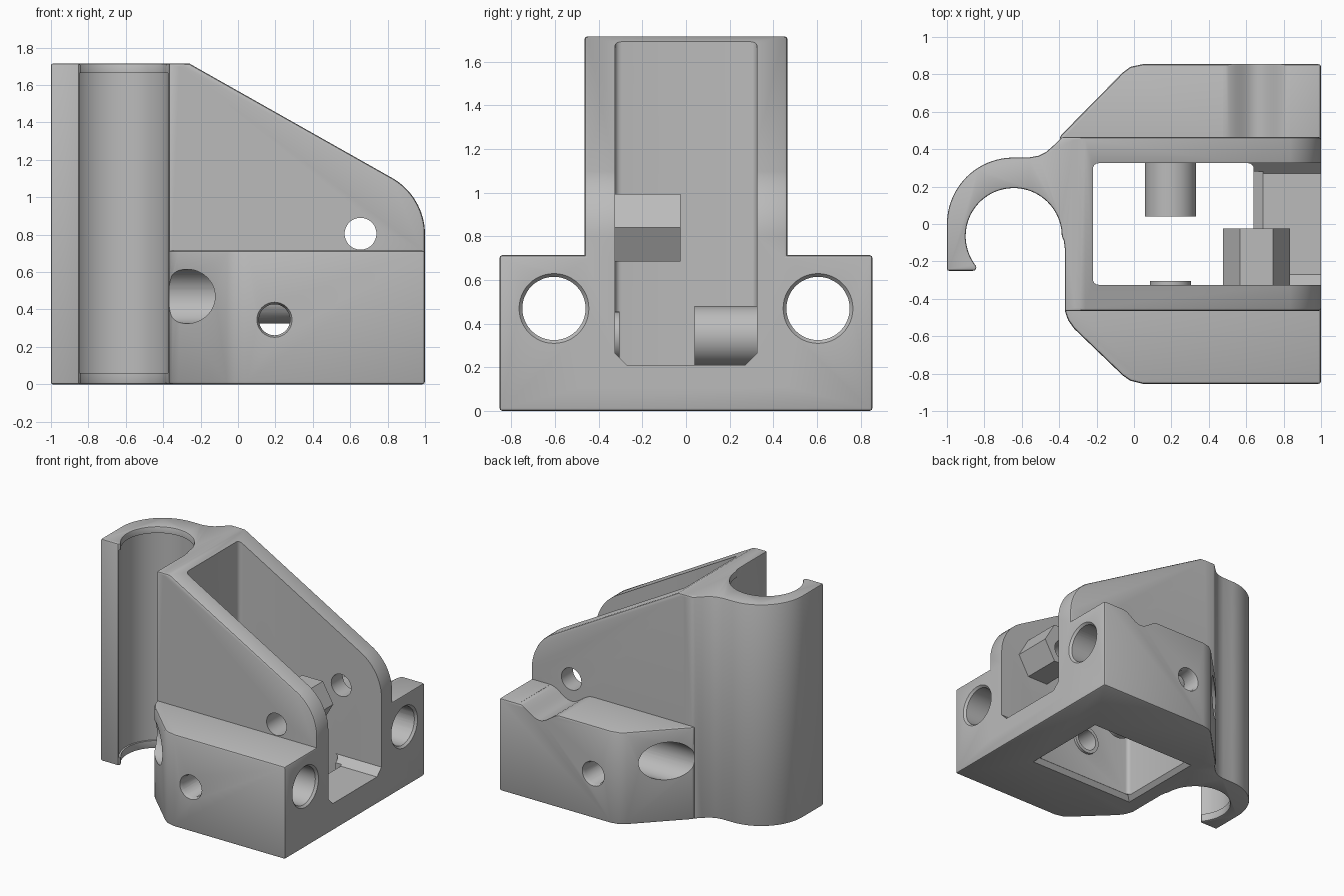
import bpy, bmesh, math
from mathutils import Matrix, Vector

if "Cube" in bpy.data.objects:
    bpy.data.objects.remove(bpy.data.objects["Cube"], do_unlink=True)

grey = bpy.data.materials.new("light_grey")
grey.use_nodes = True
grey.diffuse_color = (0.5, 0.5, 0.5, 1)
grey.node_tree.nodes["Principled BSDF"].inputs["Base Color"].default_value = (0.5, 0.5, 0.5, 1)

AXES = {
    "X": lambda u, v, w: (w, u, v),
    "Y": lambda u, v, w: (u, w, v),
    "Z": lambda u, v, w: (u, v, w),
}


def finish(name, bm):
    bmesh.ops.recalc_face_normals(bm, faces=bm.faces)
    mesh = bpy.data.meshes.new(name)
    bm.to_mesh(mesh)
    bm.free()
    mesh.materials.append(grey)
    obj = bpy.data.objects.new(name, mesh)
    bpy.context.collection.objects.link(obj)
    return obj


def apply_modifier(obj, mod):
    bpy.ops.object.select_all(action="DESELECT")
    bpy.context.view_layer.objects.active = obj
    obj.select_set(True)
    bpy.ops.object.modifier_apply(modifier=mod.name)


def prism(name, pts, lo, hi, axis, bevel=0):
    """Extrude a flat profile along an axis, optionally rounding its edges."""
    bm = bmesh.new()
    place = AXES[axis]
    a = [bm.verts.new(place(u, v, lo)) for u, v in pts]
    b = [bm.verts.new(place(u, v, hi)) for u, v in pts]
    bm.faces.new(a)
    bm.faces.new(b)
    n = len(pts)
    for i in range(n):
        j = (i + 1) % n
        bm.faces.new((a[i], a[j], b[j], b[i]))
    obj = finish(name, bm)
    if bevel:
        mod = obj.modifiers.new("Bevel", "BEVEL")
        mod.width, mod.segments = bevel, 2
        mod.limit_method, mod.angle_limit = "ANGLE", math.radians(35)
        mod.use_clamp_overlap = False
        apply_modifier(obj, mod)
    return obj


def rod(name, u, v, r, lo, hi, axis, r_end=None, sides=48, turn=0.0):
    """Cylinder, cone or polygonal rod along an axis."""
    r_end = r if r_end is None else r_end
    place = AXES[axis]
    bm = bmesh.new()
    bmesh.ops.create_cone(bm, cap_ends=True, segments=sides, radius1=r, radius2=r_end,
                          depth=hi - lo,
                          matrix=Matrix.Translation((u, v, (lo + hi) / 2)) @ Matrix.Rotation(turn, 4, "Z"))
    for vert in bm.verts:
        vert.co = Vector(place(*vert.co))
    return finish(name, bm)


def combine(target, tool, operation):
    mod = target.modifiers.new("Join", "BOOLEAN")
    mod.operation, mod.solver, mod.object = operation, "EXACT", tool
    apply_modifier(target, mod)
    bpy.data.objects.remove(tool, do_unlink=True)


def cut(target, tool):
    combine(target, tool, "DIFFERENCE")


def arc(cx, cy, r, start, end, n):
    angles = [math.radians(start + (end - start) * i / n) for i in range(n + 1)]
    return [(cx + r * math.cos(t), cy + r * math.sin(t)) for t in angles]


def rounded_rect(x0, x1, y0, y1, r):
    return (arc(x1 - r, y1 - r, r, 0, 90, 4) + arc(x0 + r, y1 - r, r, 90, 180, 4)
            + arc(x0 + r, y0 + r, r, 180, 270, 4) + arc(x1 - r, y0 + r, r, 270, 360, 4))


# Clip column with its open round socket
socket = (-0.643, -0.065)
clip = [(-0.37, -0.465), (-0.28, -0.465), (-0.28, 0.465), (-0.385, 0.465),
        (-0.43, 0.42), (-0.47, 0.385), (-0.51, 0.365), (-0.56, 0.356)]
clip += arc(-0.645, 0, 0.355, 90, 180, 24)
clip += [(-1, -0.25), (-0.85, -0.25)]
clip += arc(*socket, 0.257, 220, 0, 48)
clip += [(-0.375, -0.09), (-0.37, -0.13)]
body = prism("bracket_body", clip, 0, 1.715, "Z", 0.01)
cut(body, rod("socket_recess", *socket, 0.27, 0.06, 1.665, "Z", sides=96))

# Sloping upper walls
side = [(-0.33, 0.1), (1, 0.1), (1, 0.8)] + arc(0.65, 0.8, 0.35, 4, 58, 14)
side += [(-0.26, 1.715), (-0.33, 1.715)]
combine(body, prism("upper_walls", side, -0.465, 0.465, "Y", 0.015), "UNION")

# Wide base with chamfered corners and a dip in the back shoulder
plan = [(-0.37, -0.3), (-0.37, -0.465), (-0.352, -0.515), (-0.32, -0.56), (-0.06, -0.81),
        (-0.02, -0.838), (0.05, -0.855), (1, -0.855), (1, 0.855), (0.05, 0.855),
        (-0.02, 0.84), (-0.06, 0.81), (-0.4, 0.465), (-0.32, 0.3)]
base = prism("base", plan, 0, 0.715, "Z", 0.015)
dip = [(0.655 + 0.18 * t / 12, 0.714 - 0.04 * (1 + math.cos(math.pi * t / 12)))
       for t in range(-12, 13)]
dip = [(0.475, 0.9)] + dip + [(0.835, 0.9)]
cut(base, prism("shoulder_dip", dip, 0.44, 1, "Y"))
combine(body, base, "UNION")

# Central cavity, open upward, downward and at the end
cut(body, prism("well", rounded_rect(-0.22, 0.64, -0.325, 0.325, 0.03), -1, 3, "Z"))
slot = [(-0.27, 0.21), (0.27, 0.21), (0.325, 0.265), (0.325, 3), (-0.325, 3), (-0.325, 0.265)]
cut(body, prism("end_slot", slot, 0.4, 2, "X"))
ramp = [(0.6, 0.3), (0.69, 0.22), (0.69, 0.21), (0.635, 0.165), (0.6, 0.165)]
cut(body, prism("floor_ramp", ramp, -0.28, 0.28, "Y"))

# Chamfer round the lower mouth of the well
mouth = rod("well_mouth", 0, 0, math.sqrt(2), -0.01, 0.035, "Z",
            r_end=math.sqrt(2) * 0.9, sides=4, turn=math.pi / 4)
mouth.data.transform(Matrix.Translation((0.21, 0, 0)) @ Matrix.Diagonal((0.472, 0.362, 1, 1)))
cut(body, mouth)

# Bosses inside the cavity
combine(body, rod("lower_boss", 0.195, 0.345, 0.137, 0.04, 0.36, "Y"), "UNION")
combine(body, rod("lower_pad", 0.195, 0.345, 0.11, -0.36, -0.305, "Y"), "UNION")
combine(body, rod("upper_boss", 0.655, 0.84, 0.178, -0.36, -0.025, "Y",
                  sides=6, turn=math.pi / 6), "UNION")

# Cross holes through both walls
cut(body, rod("upper_hole", 0.655, 0.805, 0.085, -2, 2, "Y"))
cut(body, rod("lower_hole", 0.195, 0.345, 0.083, -2, 2, "Y"))
cut(body, rod("front_sink", 0.195, 0.345, 0.103, -0.875, -0.825, "Y", r_end=0.08))
cut(body, rod("back_sink", 0.195, 0.345, 0.08, 0.825, 0.875, "Y", r_end=0.103))

# Long mounting holes either side
for s in (-1, 1):
    cut(body, rod("long_hole", s * 0.605, 0.47, 0.145, -2, 2, "X"))
    cut(body, rod("long_hole_sink", s * 0.605, 0.47, 0.142, 0.98, 1.01, "X", r_end=0.169))

bpy.ops.object.select_all(action="DESELECT")
bpy.context.view_layer.objects.active = body
body.select_set(True)
bpy.ops.object.shade_smooth_by_angle(angle=math.radians(30))
